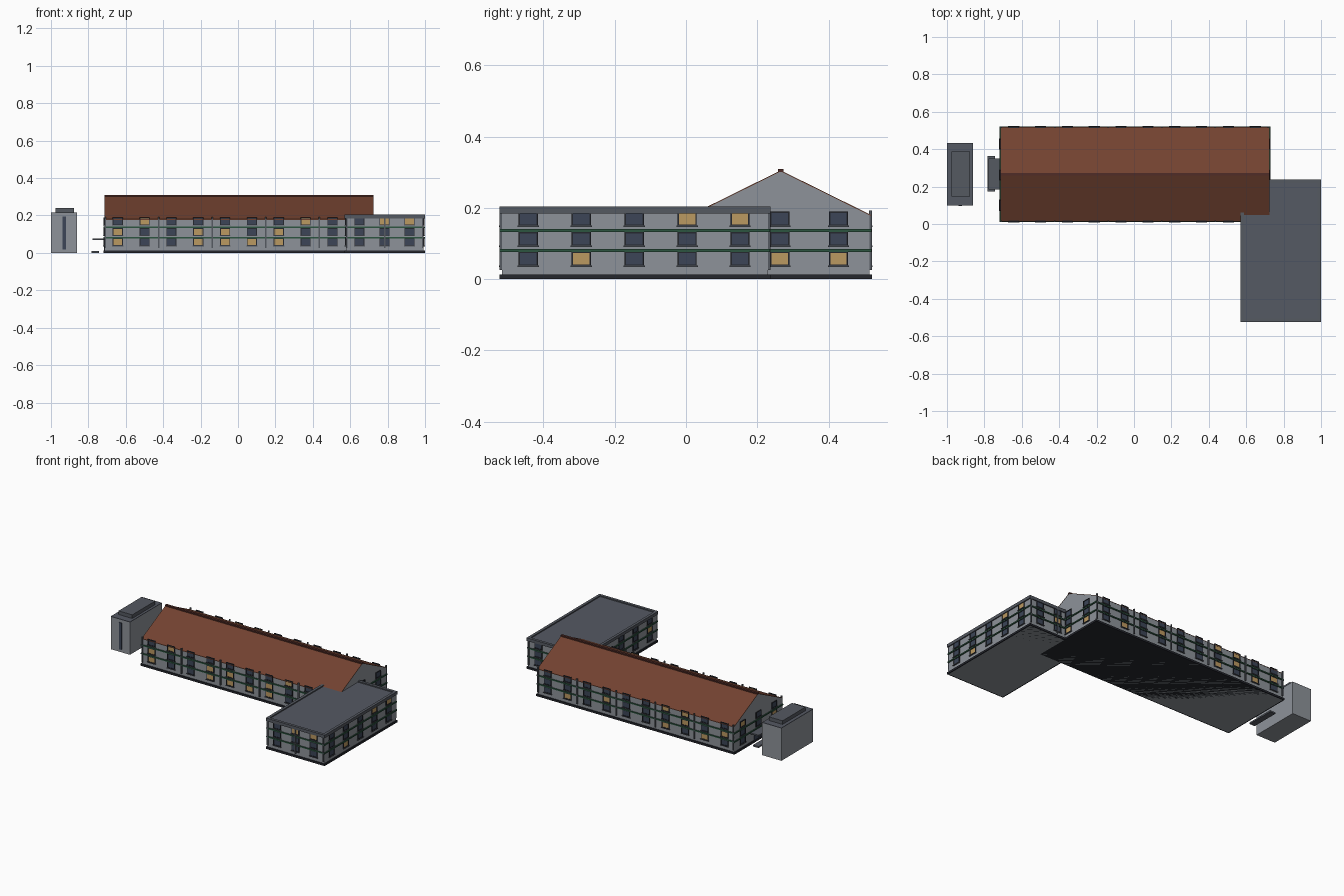
import bpy, bmesh
from mathutils import Matrix, Vector

if "Cube" in bpy.data.objects:
    bpy.data.objects.remove(bpy.data.objects["Cube"])

def material(name, rgb):
    m = bpy.data.materials.new(name)
    m.diffuse_color = (*rgb, 1)
    m.use_nodes = True
    m.node_tree.nodes["Principled BSDF"].inputs["Base Color"].default_value = m.diffuse_color
    return m

WALL = material("wall", (0.27, 0.29, 0.32))
TRIM = material("trim", (0.09, 0.10, 0.12))
SLATE = material("slate", (0.09, 0.10, 0.125))
DARK = material("dark", (0.018, 0.02, 0.027))
GREEN = material("green", (0.025, 0.09, 0.05))
GLASS = material("glass", (0.045, 0.06, 0.095))
LIT = material("lit_glass", (0.50, 0.32, 0.12))
ROOF = material("roof_tile", (0.17, 0.055, 0.03))
RIDGE = material("ridge_tile", (0.08, 0.025, 0.02))

def finish(name, bm, mat):
    bmesh.ops.recalc_face_normals(bm, faces=bm.faces[:])
    me = bpy.data.meshes.new(name)
    bm.to_mesh(me)
    bm.free()
    me.materials.append(mat)
    ob = bpy.data.objects.new(name, me)
    bpy.context.collection.objects.link(ob)
    return ob

def add_box(bm, x0, x1, y0, y1, z0, z1):
    mid = Vector(((x0 + x1) / 2, (y0 + y1) / 2, (z0 + z1) / 2))
    size = Matrix.Diagonal((abs(x1 - x0), abs(y1 - y0), abs(z1 - z0), 1))
    bmesh.ops.create_cube(bm, size=1, matrix=Matrix.Translation(mid) @ size)

def box(name, mat, *dims):
    bm = bmesh.new()
    add_box(bm, *dims)
    return finish(name, bm, mat)

def extrude_yz(name, mat, pts, x0, x1):
    bm = bmesh.new()
    f = bm.faces.new([bm.verts.new((x0, y, z)) for y, z in pts])
    r = bmesh.ops.extrude_face_region(bm, geom=[f])
    bmesh.ops.translate(bm, vec=(x1 - x0, 0, 0),
                        verts=[v for v in r["geom"] if isinstance(v, bmesh.types.BMVert)])
    return finish(name, bm, mat)

# Outer footprints (plinth line); walls sit slightly inside
MAIN = (-0.72, 0.73, 0.01, 0.522)
WING = (0.57, 1.0, -0.524, 0.237)
IN = 0.007

def inset(r, d):
    return (r[0] + d, r[1] - d, r[2] + d, r[3] - d)

# Main block with gable ends, roof slopes and ridge
RIDGE_Y, RIDGE_Z, EAVE_Z = 0.266, 0.302, 0.179
mx0, mx1, my0, my1 = inset(MAIN, IN)
extrude_yz("main_walls", WALL, [(my0, 0), (my1, 0), (my1, EAVE_Z),
           (RIDGE_Y, RIDGE_Z), (my0, EAVE_Z)], mx0, mx1)
for name, ye in (("front_roof", MAIN[2] + 0.003), ("back_roof", MAIN[3] - 0.003)):
    extrude_yz(name, ROOF, [(ye, EAVE_Z - 0.002), (RIDGE_Y, RIDGE_Z),
               (RIDGE_Y, RIDGE_Z + 0.003), (ye, EAVE_Z + 0.001)], mx0 - 0.001, mx1 + 0.001)
box("ridge_cap", RIDGE, mx0 - 0.002, mx1 + 0.002, RIDGE_Y - 0.008, RIDGE_Y + 0.008, 0.3, 0.309)

# Flat-roofed wing with parapet rim
box("wing_walls", WALL, *inset(WING, IN), 0, 0.19)
box("wing_roof", SLATE, *inset(WING, 0.012), 0.186, 0.197)
bm = bmesh.new()
x0, x1, y0, y1 = WING
t = 0.018
add_box(bm, x0, x1, y0, y0 + t, 0.184, 0.204)
add_box(bm, x0, x1, y1 - t, y1, 0.184, 0.204)
add_box(bm, x0, x0 + t, y0 + t, y1 - t, 0.184, 0.204)
add_box(bm, x1 - t, x1, y0 + t, y1 - t, 0.184, 0.204)
finish("wing_parapet", bm, TRIM)

# Plinths and green floor bands
for tag, r in (("main", MAIN), ("wing", WING)):
    box(tag + "_plinth", DARK, *r, 0, 0.013)
    for i, z in enumerate((0.0805, 0.1365)):
        box(f"{tag}_band_{i}", GREEN, *inset(r, 0.001), z - 0.004, z + 0.004)

# Windows, collected into one mesh per material
frames, glass, lit, sills = (bmesh.new() for _ in range(4))
ROWS = (0.0575, 0.1125, 0.169)
HW, HH, BAR = 0.027, 0.02, 0.004

def wall_box(bm, axis, wall, out, u0, u1, d0, d1, z0, z1):
    a, b = sorted((wall + out * d0, wall + out * d1))
    if axis == "x":
        add_box(bm, u0, u1, a, b, z0, z1)
    else:
        add_box(bm, a, b, u0, u1, z0, z1)

def windows(axis, wall, out, cols, lit_set, skip=()):
    for c, u in enumerate(cols):
        for r, z in enumerate(ROWS):
            if (c, r) in skip:
                continue
            w = (axis, wall, out)
            wall_box(lit if (c, r) in lit_set else glass, *w, u - HW + BAR, u + HW - BAR,
                     -0.001, 0.002, z - HH + BAR, z + HH - BAR)
            for s in (-1, 1):
                e = sorted((u + s * HW, u + s * (HW - BAR)))
                wall_box(frames, *w, *e, -0.001, 0.005, z - HH, z + HH)
                e = sorted((z + s * HH, z + s * (HH - BAR)))
                wall_box(frames, *w, u - HW + BAR, u + HW - BAR, -0.001, 0.005, *e)
            wall_box(sills, *w, u - HW - 0.003, u + HW + 0.003, -0.001, 0.008,
                     z - HH - 0.003, z - HH + 0.001)

wx0, wx1, wy0, wy1 = inset(WING, IN)
main_cols = [-0.643 + 0.1435 * i for i in range(10)]
wing_cols = [0.649, 0.783, 0.917]
side_cols = [-0.4425 + 0.1485 * i for i in range(5)]
end_cols = [0.1, 0.263, 0.428]
windows("x", my0, -1, main_cols[:9],
        {(0, 0), (0, 1), (1, 2), (3, 0), (3, 1), (4, 0), (4, 1), (5, 0), (6, 1), (6, 0), (7, 2)})
windows("x", my1, 1, main_cols, {(0, 1), (1, 0), (2, 1), (2, 2), (3, 0), (3, 2), (6, 1), (8, 0)})
windows("x", wy0, -1, wing_cols, {(1, 2), (2, 2)})
windows("x", wy1, 1, wing_cols[1:], {(0, 1)})
windows("y", wx1, 1, side_cols, {(1, 0), (3, 2), (4, 2)})
windows("y", wx0, -1, side_cols[:3], {(0, 1), (2, 0)})
windows("y", mx1, 1, end_cols[1:], {(0, 0), (1, 0)})
windows("y", mx0, -1, end_cols, {(0, 1), (2, 2)}, skip={(1, 0)})
finish("window_frames", frames, DARK)
finish("window_glass", glass, GLASS)
finish("window_lit_glass", lit, LIT)
finish("window_sills", sills, TRIM)

# Vertical pilasters on front and back walls
bm = bmesh.new()
for i in range(6):
    x = mx0 + 0.004 + i * (mx1 - mx0 - 0.008) / 5
    if i < 5:
        wall_box(bm, "x", my0, -1, x - 0.004, x + 0.004, -0.001, 0.007, 0.025, 0.193)
    wall_box(bm, "x", my1, 1, x - 0.004, x + 0.004, -0.001, 0.007, 0.025, 0.193)
for x in (wx0 + 0.004, 0.785, wx1 - 0.004):
    wall_box(bm, "x", wy0, -1, x - 0.004, x + 0.004, -0.001, 0.007, 0.025, 0.187)
    if x > 0.73:
        wall_box(bm, "x", wy1, 1, x - 0.004, x + 0.004, -0.001, 0.007, 0.025, 0.187)
finish("pilasters", bm, TRIM)

# West entrance: door, canopy and step
box("entrance_door", GLASS, mx0 - 0.004, mx0 + 0.001, 0.225, 0.31, 0.01, 0.066)
box("entrance_canopy", TRIM, -0.777, mx0, 0.185, 0.35, 0.069, 0.078)
box("entrance_step", TRIM, -0.784, -0.744, 0.173, 0.363, 0, 0.01)

# Detached tower with roof cap and window strip
box("tower", WALL, -1.0, -0.86, 0.1, 0.432, 0, 0.213)
box("tower_roof", SLATE, -1.0, -0.86, 0.1, 0.432, 0.213, 0.217)
box("tower_cap", TRIM, -0.977, -0.877, 0.148, 0.387, 0.217, 0.241)
box("tower_strip", GLASS, -0.938, -0.92, 0.095, 0.101, 0.018, 0.195)
